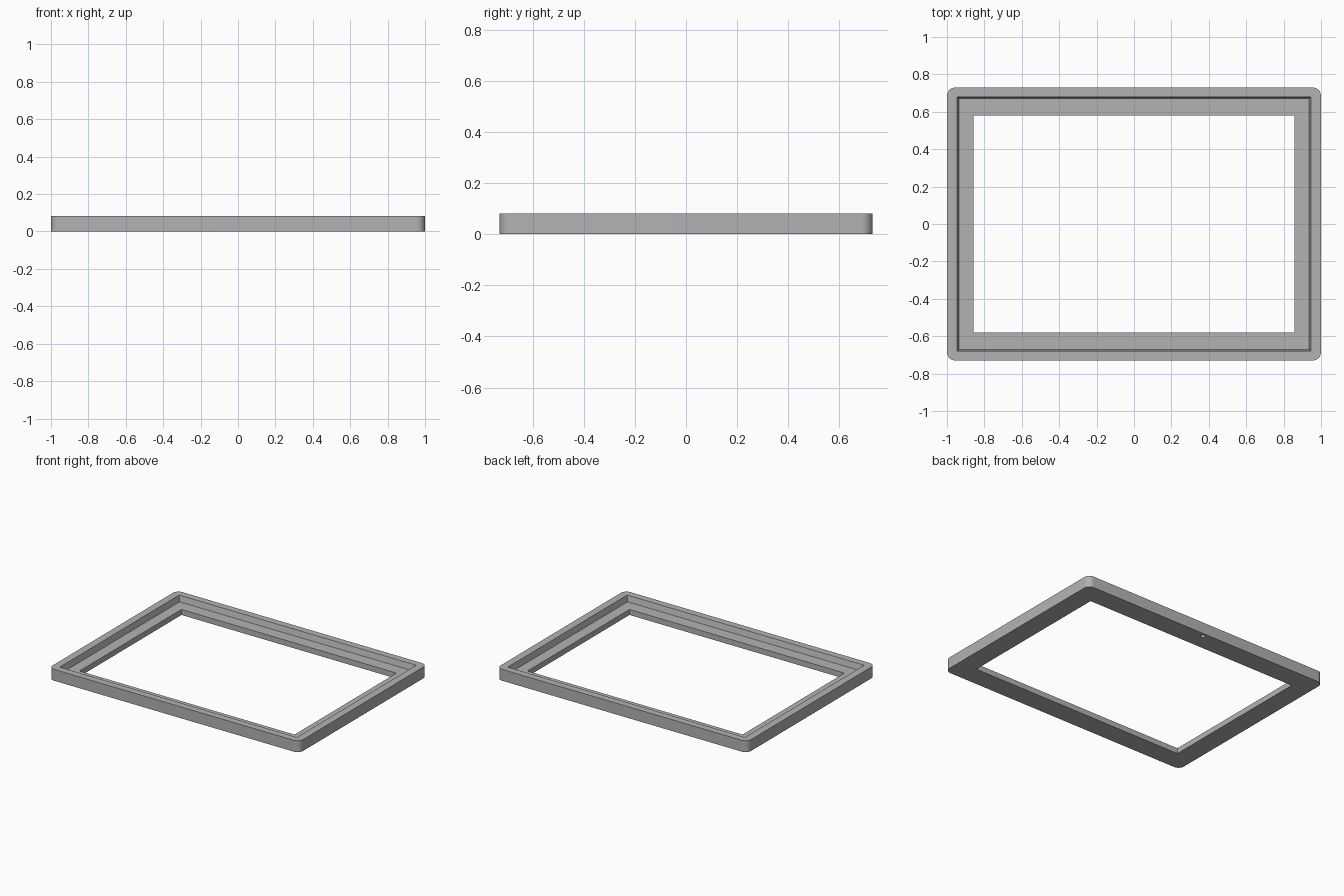
import bpy
import bmesh
from mathutils import Matrix

cube = bpy.data.objects.get("Cube")
if cube:
    bpy.data.objects.remove(cube, do_unlink=True)

HEIGHT, LEDGE = 0.082, 0.04

grey = bpy.data.materials.new("plain grey")
grey.use_nodes = True
colour = (0.45, 0.45, 0.45, 1)
grey.diffuse_color = colour
grey.node_tree.nodes["Principled BSDF"].inputs["Base Color"].default_value = colour


def add_object(name, bm):
    bmesh.ops.recalc_face_normals(bm, faces=bm.faces)
    mesh = bpy.data.meshes.new(name)
    bm.to_mesh(mesh)
    bm.free()
    mesh.materials.append(grey)
    ob = bpy.data.objects.new(name, mesh)
    bpy.context.collection.objects.link(ob)
    return ob


def block(name, half_x, half_y, z0, z1, flare=0, radius=0):
    """Box with an optional wider top and rounded upright edges."""
    bm = bmesh.new()
    bmesh.ops.create_cube(bm, size=2)
    for v in bm.verts:
        top = v.co.z > 0
        grow = flare if top else 0
        v.co = (v.co.x * (half_x + grow), v.co.y * (half_y + grow), z1 if top else z0)
    if radius:
        upright = [e for e in bm.edges if abs(e.verts[0].co.z - e.verts[1].co.z) > 0.01]
        bmesh.ops.bevel(bm, geom=upright, offset=radius, segments=10,
                        profile=0.5, affect='EDGES')
    return add_object(name, bm)


# Outer body with rounded corners
frame = block("frame", 1, 0.73, 0, HEIGHT, radius=0.045)

# Sloped recess and the window opening through the ledge
recess = block("recess_cutter", 0.936, 0.67, LEDGE, HEIGHT + 0.04, flare=0.02)
opening = block("opening_cutter", 0.858, 0.581, -0.1, 0.2)

# Small blind hole under the back rail
bm = bmesh.new()
bmesh.ops.create_cone(bm, cap_ends=True, segments=24, radius1=0.015, radius2=0.015,
                      depth=0.08, matrix=Matrix.Translation((0, 0.7, 0)))
hole = add_object("hole_cutter", bm)

bpy.context.view_layer.objects.active = frame
for cutter in (recess, opening, hole):
    cutter.hide_render = True
    mod = frame.modifiers.new(cutter.name, 'BOOLEAN')
    mod.operation = 'DIFFERENCE'
    mod.solver = 'EXACT'
    mod.object = cutter
    bpy.ops.object.modifier_apply(modifier=mod.name)
    bpy.data.objects.remove(cutter, do_unlink=True)

# Smooth corners, crisp edges
bpy.ops.object.select_all(action='DESELECT')
frame.select_set(True)
bpy.ops.object.shade_smooth_by_angle(angle=0.52)
